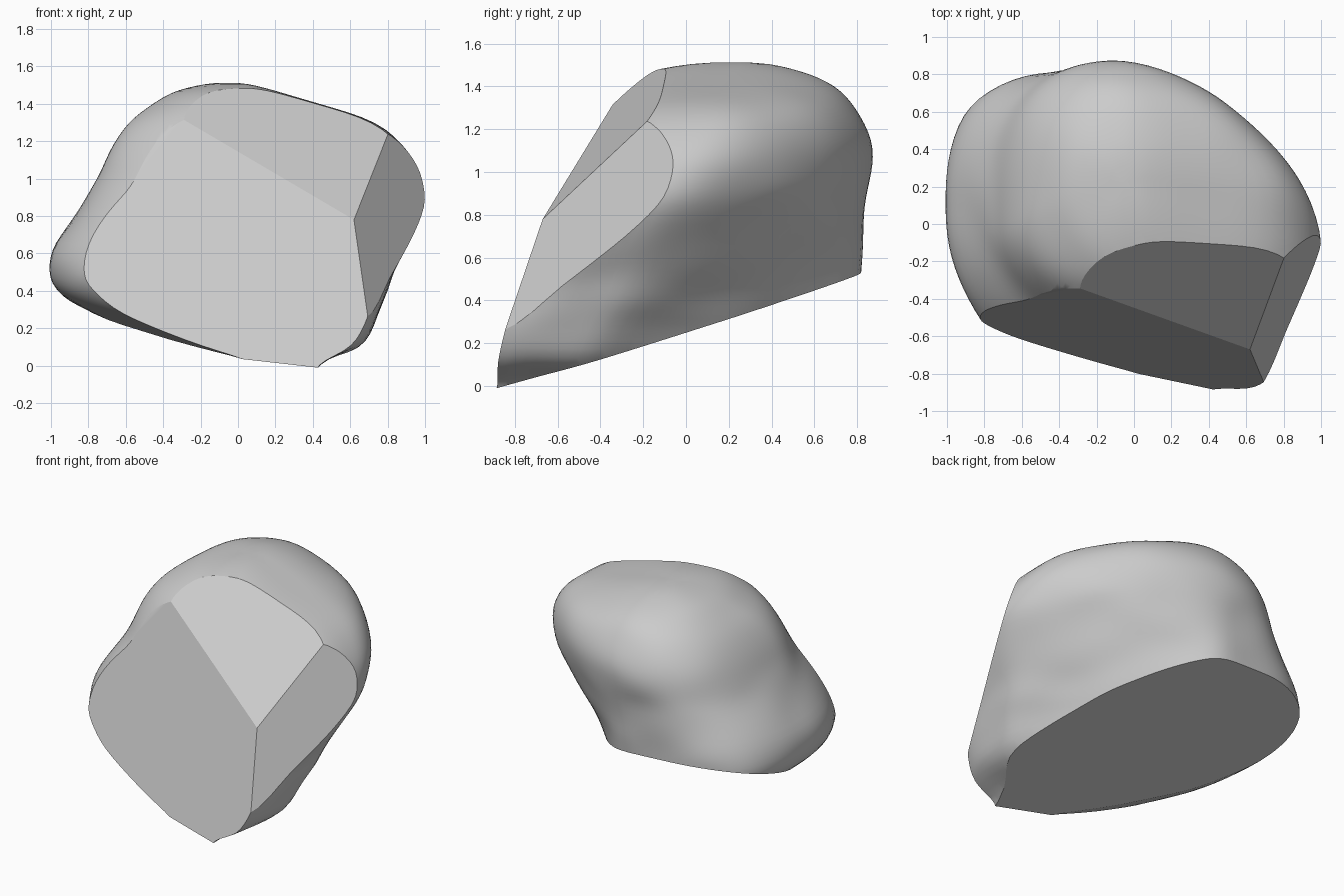
import bpy, bmesh, math
from mathutils import Vector, noise

if "Cube" in bpy.data.objects:
    bpy.data.objects.remove(bpy.data.objects["Cube"], do_unlink=True)

# Boulder extents by height: z, left x, right x, front y, back y
LEVELS = [
    (-.1, .1, .42, -1.1, .7), (0, .03, .43, -1.1, .75), (.1, -.34, .65, -1.08, .78),
    (.25, -.73, .75, -1.05, .8), (.37, -.94, .79, -1, .81), (.5, -1.01, .83, -.95, .82),
    (.65, -.98, .91, -.87, .83), (.85, -.84, 1, -.74, .84),
    (1, -.75, .99, -.62, .87), (1.15, -.69, .91, -.53, .87),
    (1.3, -.59, .74, -.42, .8), (1.4, -.46, .44, -.32, .7),
    (1.47, -.33, .2, -.18, .54), (1.515, -.15, .02, .08, .36)]
SIDES = 96
STEPS = 4

# Flat break faces: a point on each and its outward direction
RIDGE_TOP = (-.3, -.34, 1.32)
RIDGE_END = (.62, -.67, .78)
BREAKS = [
    (RIDGE_TOP, (-.155, -.89, .28)),     # broad front face
    (RIDGE_TOP, (.113, -.52, .51)),      # upper front face
    (RIDGE_END, (.147, -.109, .058)),    # side chip
    ((.3, -.87, 0), (-.05, .3, -1))]     # tilted underside


def smooth_row(i, t):
    """Blend neighbouring levels with a Catmull-Rom spline."""
    a, b, c, d = (LEVELS[min(max(i + k, 0), len(LEVELS) - 1)] for k in (-1, 0, 1, 2))
    return [q + t / 2 * (r - p + t * (2 * p - 5 * q + 4 * r - s + t * (3 * (q - r) + s - p)))
            for p, q, r, s in zip(a, b, c, d)]


def outline_point(row, angle):
    """Point on a rounded outline whose four corners differ in fullness."""
    z, left, right, front, back = row
    c, s = math.cos(angle), math.sin(angle)
    # The right side is widest further forward low down
    cx = max(-.05, .2 - z)
    cy = -.5 + .5 * z if c > 0 else max(0, .8 * (z - 1.25))
    rx = right - cx if c > 0 else cx - left
    ry = back - cy if s > 0 else cy - front
    if s > 0:
        power = 1 + .5 * z if c > 0 else 4.2 - 1.4 * z
    else:
        power = 4 if c > 0 else 1.8
    reach = (abs(c) ** power + abs(s) ** power) ** (-1 / power)
    return Vector((cx + rx * c * reach, cy + ry * s * reach, z))


def weathered(p):
    """Shift a point slightly for a worn surface, rougher lower down."""
    rough = .02 if p.z < 1 else .01
    return p + noise.noise_vector(Vector((p.x * 3, p.y * 3, p.z * 6))) * rough


# Loft the boulder
bm = bmesh.new()
rows = [smooth_row(i, k / STEPS) for i in range(len(LEVELS) - 1) for k in range(STEPS)]
rows.append(LEVELS[-1])
rings = [[bm.verts.new(weathered(outline_point(row, math.tau * j / SIDES)))
          for j in range(SIDES)] for row in rows]
for low, high in zip(rings, rings[1:]):
    for j in range(SIDES):
        k = (j + 1) % SIDES
        bm.faces.new((low[j], low[k], high[k], high[j]))
bm.faces.new(rings[0][::-1])
apex = bm.verts.new((-.07, .22, 1.522))
for j in range(SIDES):
    bm.faces.new((rings[-1][j], rings[-1][(j + 1) % SIDES], apex))

# Soften the loft
for _ in range(6):
    bmesh.ops.smooth_vert(bm, verts=bm.verts[:], factor=.5,
                          use_axis_x=True, use_axis_y=True, use_axis_z=True)

# Slice off each break and close it with a flat face
for point, outward in BREAKS:
    cut = bmesh.ops.bisect_plane(bm, geom=bm.verts[:] + bm.edges[:] + bm.faces[:],
                                 dist=.0001, plane_co=point, plane_no=outward,
                                 clear_outer=True)
    edges = [e for e in cut["geom_cut"] if isinstance(e, bmesh.types.BMEdge)]
    bmesh.ops.edgeloop_fill(bm, edges=edges)
bmesh.ops.recalc_face_normals(bm, faces=bm.faces[:])

mesh = bpy.data.meshes.new("boulder")
bm.to_mesh(mesh)
bm.free()
boulder = bpy.data.objects.new("boulder", mesh)
bpy.context.collection.objects.link(boulder)

# Stone colour
stone = bpy.data.materials.new("grey stone")
stone.use_nodes = True
colour = (.6, .6, .6, 1)
stone.diffuse_color = colour
stone.node_tree.nodes["Principled BSDF"].inputs["Base Color"].default_value = colour
mesh.materials.append(stone)

bpy.context.view_layer.objects.active = boulder
boulder.select_set(True)
bpy.ops.object.shade_smooth_by_angle(angle=math.radians(28))
